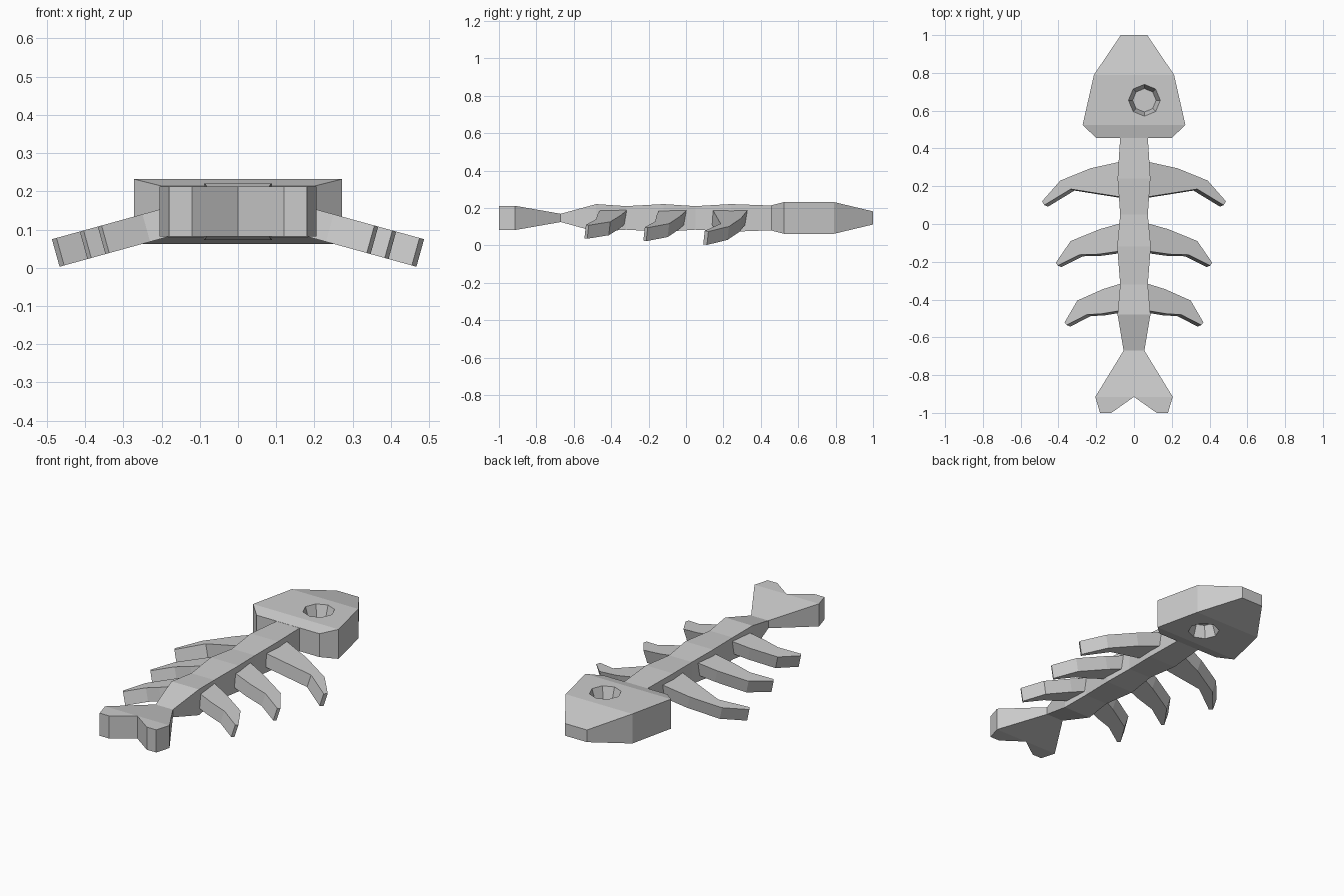
import bpy, bmesh
from math import pi
from mathutils import Matrix

if "Cube" in bpy.data.objects:
    bpy.data.objects.remove(bpy.data.objects["Cube"])

MID = 0.147  # height of the flat middle plane


def slab(name, points, polys):
    """Closed plate: points are (lower, upper) pairs, polys index them."""
    bm = bmesh.new()
    lo = [bm.verts.new(p[0]) for p in points]
    hi = [bm.verts.new(p[1]) for p in points]
    edges = [(a, b) for f in polys for a, b in zip(f, f[1:] + f[:1])]
    for f in polys:
        bm.faces.new([hi[i] for i in f])
        bm.faces.new([lo[i] for i in reversed(f)])
    for a, b in edges:
        if (b, a) not in edges:
            bm.faces.new([hi[b], hi[a], lo[a], lo[b]])
    bmesh.ops.recalc_face_normals(bm, faces=bm.faces)
    mesh = bpy.data.meshes.new(name)
    bm.to_mesh(mesh)
    bm.free()
    obj = bpy.data.objects.new(name, mesh)
    bpy.context.collection.objects.link(obj)
    return obj


def pair(x, y, h):
    return (x, y, MID - h), (x, y, MID + h)


def loft(name, stations):
    """Rectangular sections given as (y, half width, half height)."""
    pts = []
    for y, w, h in stations:
        pts += [pair(-w, y, h), pair(w, y, h)]
    polys = [[i, i + 1, i + 3, i + 2] for i in range(0, len(pts) - 2, 2)]
    return slab(name, pts, polys)


# Head
head = loft("head", [(0.455, 0.20, 0.067), (0.525, 0.272, 0.085),
                     (0.79, 0.212, 0.085), (1.0, 0.07, 0.035)])

# Eye sockets, one tapered recess on each side of the head
for side, label in ((1, "upper"), (-1, "lower")):
    bm = bmesh.new()
    bmesh.ops.create_cone(bm, cap_ends=True, segments=8, radius1=0.062,
                          radius2=0.089, depth=0.085)
    bmesh.ops.rotate(bm, verts=bm.verts, cent=(0, 0, 0),
                     matrix=Matrix.Rotation(0 if side > 0 else pi, 3, 'X'))
    bmesh.ops.translate(bm, verts=bm.verts, vec=(0.055, 0.655, MID + side * 0.0575))
    mesh = bpy.data.meshes.new(label + "_socket_cutter")
    bm.to_mesh(mesh)
    bm.free()
    cutter = bpy.data.objects.new(mesh.name, mesh)
    bpy.context.collection.objects.link(cutter)
    mod = head.modifiers.new(label + "_socket", 'BOOLEAN')
    mod.operation, mod.solver, mod.object = 'DIFFERENCE', 'EXACT', cutter
    bpy.context.view_layer.objects.active = head
    bpy.ops.object.modifier_apply(modifier=mod.name)
    bpy.data.objects.remove(cutter)

# Spine, swelling at each pair of ribs
loft("spine", [(-0.67, 0.055, 0.022), (-0.48, 0.087, 0.074), (-0.32, 0.073, 0.063),
               (-0.12, 0.089, 0.074), (0.05, 0.073, 0.063), (0.24, 0.087, 0.074),
               (0.46, 0.073, 0.066)])

# Forked tail
tail = [(-0.055, -0.67, 0.022), (0.055, -0.67, 0.022), (0.205, -0.915, 0.065),
        (0.18, -1, 0.065), (0.12, -1, 0.065), (0, -0.915, 0.065),
        (-0.12, -1, 0.065), (-0.18, -1, 0.065), (-0.205, -0.915, 0.065)]
slab("tail", [pair(*p) for p in tail],
     [[0, 8, 5], [0, 5, 1], [1, 5, 2], [5, 4, 3, 2], [8, 7, 6, 5]])

# Drooping ribs, mirrored to both sides
ribs = {
    "rear_rib": [(0.05, -0.31), (0.085, -0.32), (0.165, -0.345), (0.30, -0.405),
                 (0.367, -0.52), (0.357, -0.535), (0.25, -0.48), (0.17, -0.475), (0.05, -0.455)],
    "middle_rib": [(0.05, 0.01), (0.085, 0.0), (0.18, -0.027), (0.335, -0.09),
                   (0.414, -0.205), (0.404, -0.22), (0.29, -0.163), (0.19, -0.16), (0.05, -0.14)],
    "front_rib": [(0.05, 0.335), (0.085, 0.327), (0.23, 0.295), (0.39, 0.23),
                  (0.487, 0.12), (0.475, 0.10), (0.335, 0.185), (0.21, 0.165), (0.05, 0.14)],
}
for name, outline in ribs.items():
    pts = []
    for x, y in outline:
        z = 0.187 - 0.276 * (x - 0.08)
        pts.append(((x - 0.02, y - 0.008, z - 0.072), (x, y, z)))
    rib = slab(name, pts, [list(range(len(pts)))])
    rib.modifiers.new("both_sides", 'MIRROR').use_clip = False
